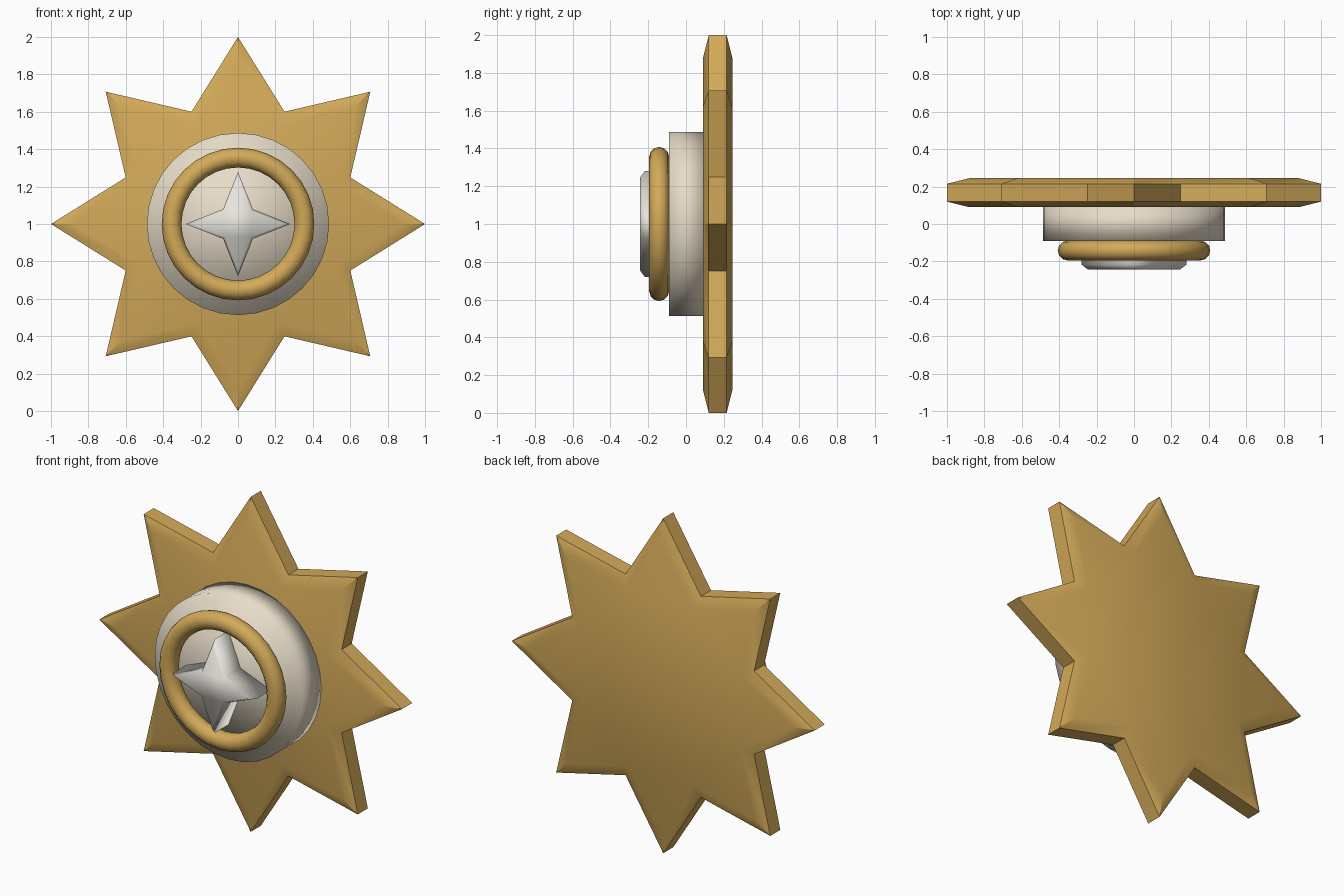
import bpy
import bmesh
from math import pi, sin, cos, radians

if "Cube" in bpy.data.objects:
    bpy.data.objects.remove(bpy.data.objects["Cube"])

CZ = 1.0  # height of the emblem centre


def material(name, rgb):
    m = bpy.data.materials.new(name)
    m.diffuse_color = (*rgb, 1)
    m.use_nodes = True
    m.node_tree.nodes["Principled BSDF"].inputs["Base Color"].default_value = m.diffuse_color
    return m


gold = material("gold", (0.65, 0.40, 0.10))
cream = material("cream", (0.80, 0.72, 0.58))
silver = material("silver", (0.80, 0.78, 0.72))


def star(name, points, outer, inner, layers, mat, angle):
    """Star prism lofted through (y, scale) layers, front to back."""
    bm = bmesh.new()
    n = points * 2
    rings = []
    for y, s in layers:
        ring = []
        for i in range(n):
            r = (inner if i % 2 else outer) * s
            a = 2 * pi * i / n
            ring.append(bm.verts.new((r * sin(a), y, CZ + r * cos(a))))
        rings.append(ring)
    for a, b in zip(rings, rings[1:]):
        for i in range(n):
            j = (i + 1) % n
            bm.faces.new((a[i], a[j], b[j], b[i]))
    bm.faces.new(rings[0])
    bm.faces.new(rings[-1])
    bmesh.ops.recalc_face_normals(bm, faces=bm.faces)
    me = bpy.data.meshes.new(name)
    bm.to_mesh(me)
    bm.free()
    ob = bpy.data.objects.new(name, me)
    bpy.context.collection.objects.link(ob)
    finish(ob, name, mat, angle)


def finish(ob, name, mat, angle=None):
    ob.name = name
    ob.data.materials.append(mat)
    bpy.ops.object.select_all(action='DESELECT')
    ob.select_set(True)
    bpy.context.view_layer.objects.active = ob
    if angle:
        bpy.ops.object.shade_smooth_by_angle(angle=radians(angle))
    else:
        bpy.ops.object.shade_smooth()


# Eight-pointed back plate with bevelled rims
star("star_plate", 8, 1.0, 0.65,
     [(0.09, 0.88), (0.12, 1), (0.215, 1), (0.245, 0.88)], gold, 30)

# Raised round boss
bpy.ops.mesh.primitive_cylinder_add(vertices=32, radius=0.487, depth=0.19,
                                    location=(0, 0.005, CZ), rotation=(pi / 2, 0, 0))
finish(bpy.context.object, "round_boss", cream)

# Gold ring on the boss
bpy.ops.mesh.primitive_torus_add(major_radius=0.355, minor_radius=0.053,
                                 major_segments=32, minor_segments=12,
                                 location=(0, -0.142, CZ), rotation=(pi / 2, 0, 0))
finish(bpy.context.object, "ring", gold)

# Small four-pointed star in the middle
star("centre_star", 4, 0.28, 0.112,
     [(-0.243, 0.88), (-0.218, 1), (-0.085, 1)], silver, None)
